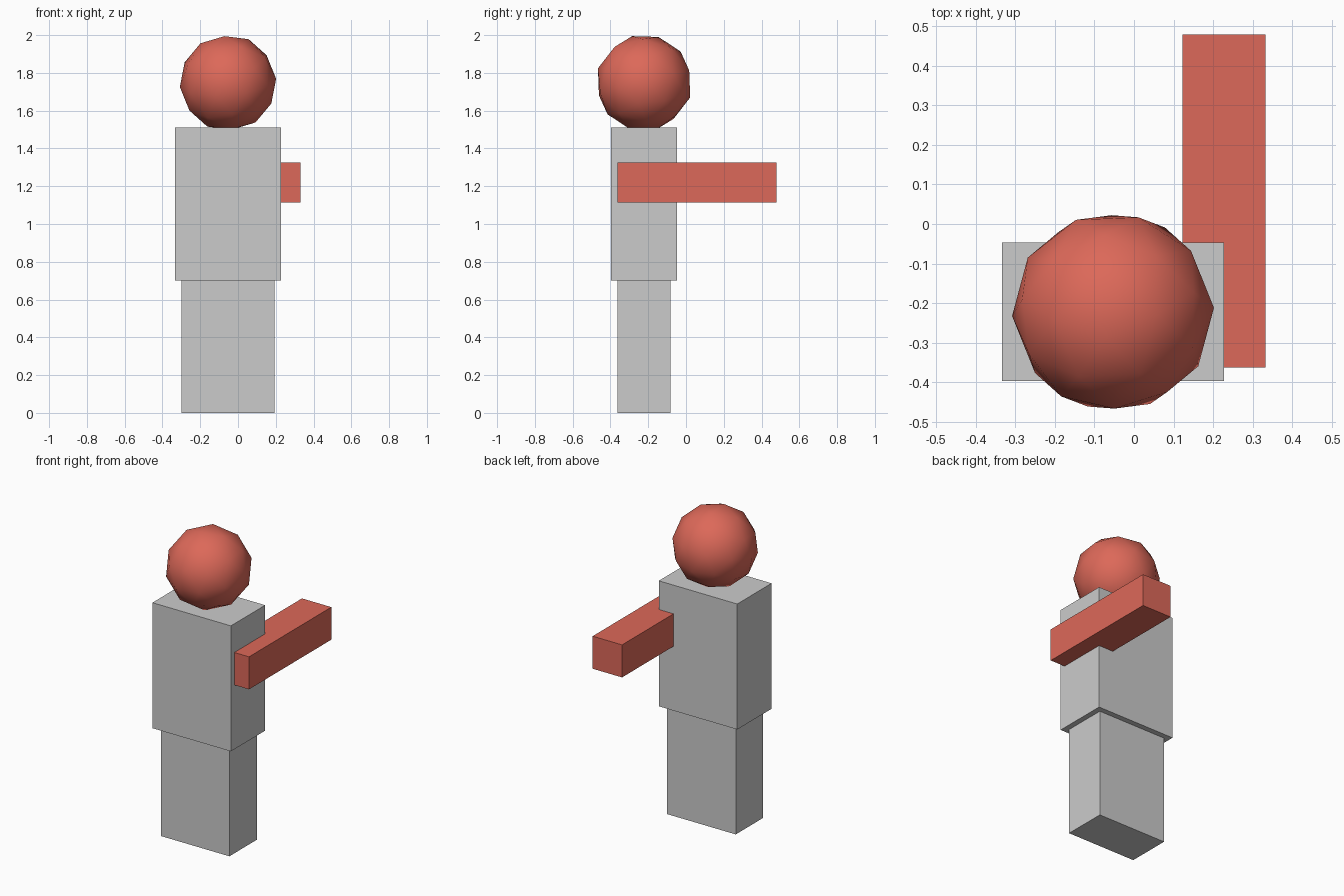
import bpy
from math import radians

if "Cube" in bpy.data.objects:
    bpy.data.objects.remove(bpy.data.objects["Cube"])

BODY_X, BODY_Y = -0.053, -0.222

skin = bpy.data.materials.new("red")
skin.diffuse_color = (0.72, 0.14, 0.10, 1)
skin.use_nodes = True
skin.node_tree.nodes["Principled BSDF"].inputs["Base Color"].default_value = skin.diffuse_color


def box(name, centre, size, material=None):
    bpy.ops.mesh.primitive_cube_add(size=1, location=centre)
    obj = bpy.context.object
    obj.name = name
    obj.scale = size
    bpy.ops.object.transform_apply(location=False, rotation=False, scale=True)
    if material:
        obj.data.materials.append(material)
    return obj


# Lower and upper body
box("legs", (BODY_X, BODY_Y, 0.35), (0.49, 0.28, 0.70))
box("torso", (BODY_X, BODY_Y, 1.105), (0.56, 0.35, 0.81))

# Single arm, reaching towards the back
box("arm", (0.227, 0.058, 1.22), (0.21, 0.84, 0.21), skin)

# Low-poly round head, tilted
bpy.ops.mesh.primitive_ico_sphere_add(
    subdivisions=2, radius=0.256, location=(BODY_X, BODY_Y, 1.747),
    rotation=(radians(12), radians(-9), radians(20)))
head = bpy.context.object
head.name = "head"
head.data.materials.append(skin)
bpy.ops.object.shade_smooth_by_angle(angle=radians(30))
